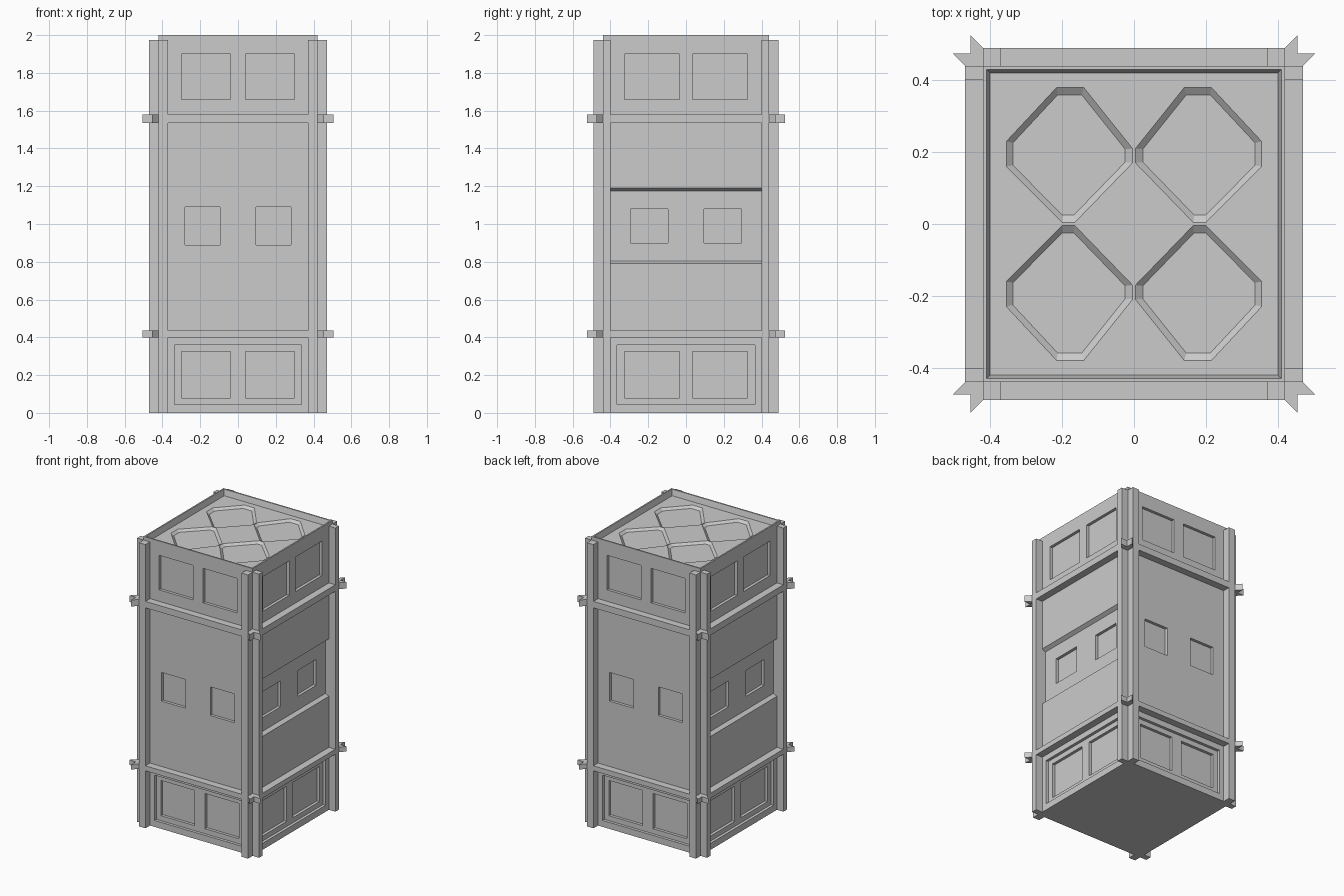
import bpy, bmesh
from mathutils import Vector

if "Cube" in bpy.data.objects:
    bpy.data.objects.remove(bpy.data.objects["Cube"])

HX, HY = 0.42, 0.44        # half sizes of the main body
LIP = 0.05                 # how far posts and rails stand out


def loft(bm, a, b):
    """Solid between two matching loops of points."""
    va = [bm.verts.new(p) for p in a]
    vb = [bm.verts.new(p) for p in b]
    n = len(va)
    bm.faces.new(va)
    bm.faces.new(vb[::-1])
    for i in range(n):
        j = (i + 1) % n
        bm.faces.new((va[i], vb[i], vb[j], va[j]))


def rect(x0, x1, y0, y1, z):
    return [(x0, y0, z), (x1, y0, z), (x1, y1, z), (x0, y1, z)]


def box(bm, x0, x1, y0, y1, z0, z1):
    loft(bm, rect(x0, x1, y0, y1, z0), rect(x0, x1, y0, y1, z1))


def make(name, bm):
    bmesh.ops.recalc_face_normals(bm, faces=bm.faces)
    me = bpy.data.meshes.new(name)
    bm.to_mesh(me)
    bm.free()
    ob = bpy.data.objects.new(name, me)
    bpy.context.collection.objects.link(ob)
    return ob


def cut(target, bm):
    """Carve the cutter mesh out of the target, then remove the cutter."""
    cutter = make("cutter", bm)
    cutter.hide_render = True
    mod = target.modifiers.new("cut", 'BOOLEAN')
    mod.object, mod.operation, mod.solver = cutter, 'DIFFERENCE', 'EXACT'
    bpy.context.view_layer.objects.active = target
    bpy.ops.object.modifier_apply(modifier=mod.name)
    bpy.data.objects.remove(cutter)


# Main body
bm = bmesh.new()
box(bm, -HX, HX, -HY, HY, 0, 2)
body = make("body", bm)

# First level recesses: roof basin, lower frames, side bands
FLOOR = 1.96
bm = bmesh.new()
loft(bm, rect(-0.40, 0.40, -0.42, 0.42, FLOOR), rect(-0.415, 0.415, -0.435, 0.435, 2.02))
for s in (-1, 1):
    ya, yb = sorted((s * (HY - 0.02), s * 0.6))
    box(bm, -0.335, 0.335, ya, yb, 0.045, 0.36)
    xa, xb = sorted((s * (HX - 0.02), s * 0.6))
    box(bm, xa, xb, -0.365, 0.365, 0.045, 0.36)
    prof = [(0.395, 0.805), (0.42, 0.79), (0.6, 0.79), (0.6, 1.19), (0.42, 1.19), (0.395, 1.175)]
    loft(bm, [(s * x, -0.40, z) for x, z in prof], [(s * x, 0.40, z) for x, z in prof])
cut(body, bm)

# Second level recesses: square windows and the four roof lobes
bm = bmesh.new()
D = 0.02
for s in (-1, 1):
    for t in (-1, 1):
        # front and back: inner edge, outer edge, z range, recess depth
        for a, b, z0, z1, d in ((0.04, 0.30, 1.66, 1.90, D), (0.095, 0.28, 0.89, 1.09, D),
                                (0.04, 0.30, 0.08, 0.325, 2 * D)):
            x0, x1 = sorted((t * a, t * b))
            y0, y1 = sorted((s * (HY - d), s * 0.6))
            box(bm, x0, x1, y0, y1, z0, z1)
        # left and right
        for a, b, z0, z1, d in ((0.035, 0.325, 1.66, 1.90, D), (0.095, 0.295, 0.90, 1.08, 0.025 + D),
                                (0.035, 0.325, 0.08, 0.325, 2 * D)):
            y0, y1 = sorted((t * a, t * b))
            x0, x1 = sorted((s * (HX - d), s * 0.6))
            box(bm, x0, x1, y0, y1, z0, z1)
        # roof lobe with sloped walls
        lobe = [(0.355, 0.16), (0.355, 0.23), (0.215, 0.38), (0.14, 0.38),
                (0.004, 0.21), (0.004, 0.17), (0.165, 0.004), (0.20, 0.004)]
        c = Vector((0.19, 0.19))
        top = [Vector(p) for p in lobe]
        low = [c + (p - c) * 0.89 for p in top]
        high = [(s * p.x, t * p.y, FLOOR) for p in top]
        vs = [[bm.verts.new((s * p.x, t * p.y, z)) for p in loop]
              for loop, z in ((low, FLOOR - 0.015), (top, FLOOR), (top, FLOOR + 0.02))]
        bm.faces.new(vs[0])
        bm.faces.new(vs[2])
        for lo, hi in zip(vs, vs[1:]):
            for i in range(8):
                j = (i + 1) % 8
                bm.faces.new((lo[i], lo[j], hi[j], hi[i]))
cut(body, bm)

# Corner posts: a pair at each corner leaving a notch between them
bm = bmesh.new()
for s in (-1, 1):
    for t in (-1, 1):
        x0, x1 = sorted((s * 0.37, s * HX))
        y0, y1 = sorted((t * (HY - 0.003), t * (HY + LIP)))
        box(bm, x0, x1, y0, y1, 0, 1.975)
        x0, x1 = sorted((s * (HX - 0.003), s * (HX + LIP)))
        y0, y1 = sorted((t * 0.40, t * HY))
        box(bm, x0, x1, y0, y1, 0, 1.975)
make("corner_posts", bm)

# Horizontal rails and forked corner brackets on two levels
rails, brackets = bmesh.new(), bmesh.new()
fork = [(0.42, 0.44), (0.47, 0.44), (0.505, 0.475), (0.455, 0.475), (0.455, 0.525), (0.42, 0.49)]
for z0, z1 in ((0.40, 0.435), (1.535, 1.58)):
    for s in (-1, 1):
        y0, y1 = sorted((s * (HY - 0.003), s * (HY + LIP)))
        box(rails, -0.37, 0.37, y0, y1, z0, z1)
        x0, x1 = sorted((s * (HX - 0.003), s * (HX + LIP)))
        box(rails, x0, x1, -0.40, 0.40, z0, z1)
        for t in (-1, 1):
            loft(brackets, [(s * x, t * y, z0) for x, y in fork],
                 [(s * x, t * y, z1) for x, y in fork])
make("rails", rails)
make("corner_brackets", brackets)
